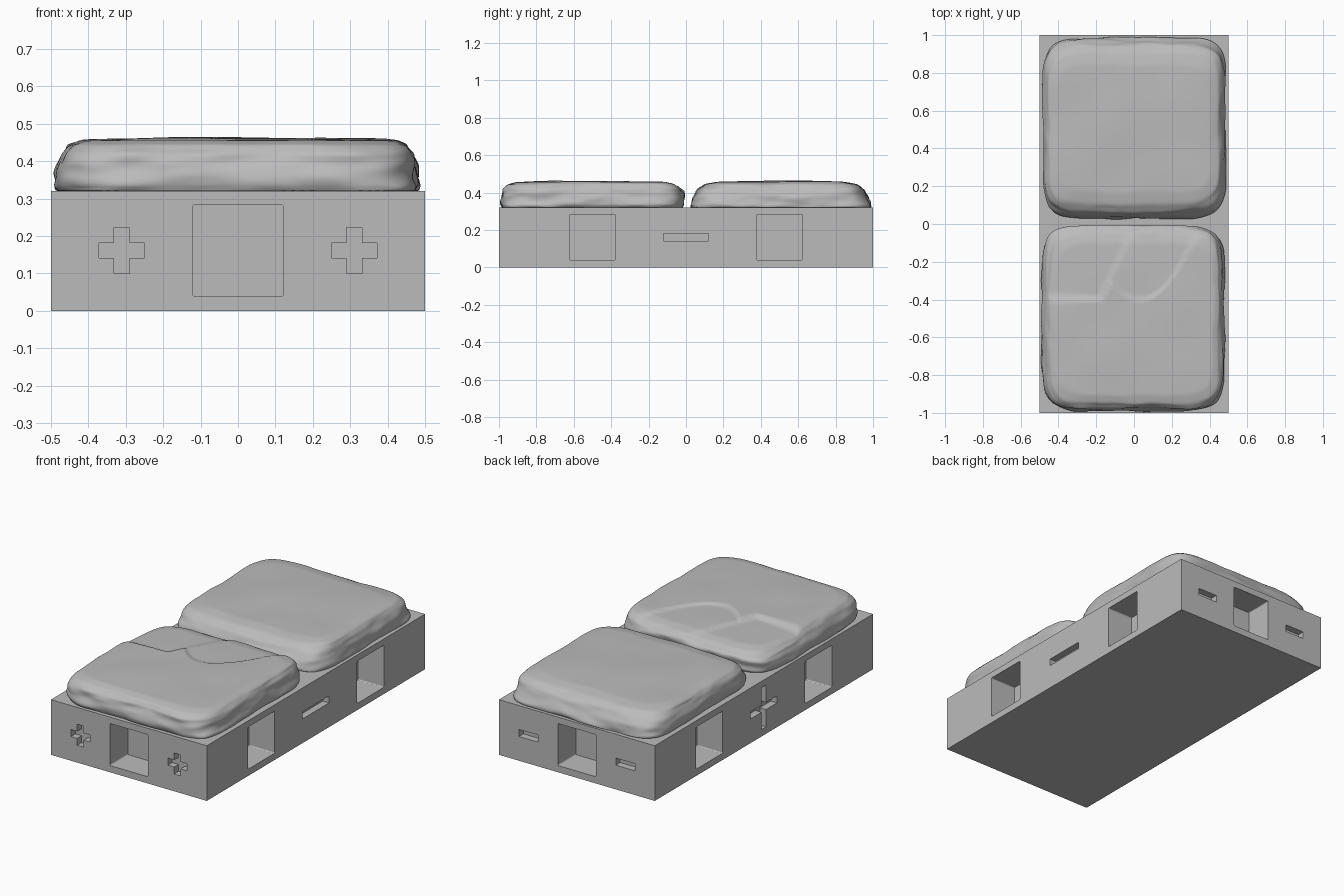
import bpy, bmesh, math
from mathutils import Vector, noise

if "Cube" in bpy.data.objects:
    bpy.data.objects.remove(bpy.data.objects["Cube"])

grey = bpy.data.materials.new("stone grey")
grey.diffuse_color = (0.5, 0.5, 0.5, 1)
grey.use_nodes = True
grey.node_tree.nodes["Principled BSDF"].inputs["Base Color"].default_value = grey.diffuse_color


def make_object(name, bm):
    bmesh.ops.recalc_face_normals(bm, faces=bm.faces)
    me = bpy.data.meshes.new(name)
    bm.to_mesh(me)
    bm.free()
    me.materials.append(grey)
    ob = bpy.data.objects.new(name, me)
    bpy.context.collection.objects.link(ob)
    return ob


# ---- recess outlines (u along the wall, v up) ----
def rounded_square(h, r=0.006):
    pts = []
    for i, (sx, sy) in enumerate([(1, 1), (-1, 1), (-1, -1), (1, -1)]):
        for k in range(4):
            a = math.pi / 2 * (i + k / 3)
            pts.append((sx * (h - r) + r * math.cos(a), sy * (h - r) + r * math.sin(a)))
    return pts


def minus(a, w):
    return [(-a, -w), (a, -w), (a, w), (-a, w)]


def plus(a, w):
    return [(-w, -a), (w, -a), (w, -w), (a, -w), (a, w), (w, w),
            (w, a), (-w, a), (-w, w), (-a, w), (-a, -w), (-w, -w)]


def add_prism(bm, outline, normal, dist, along, depth):
    n = Vector(normal)
    t = Vector((-n.y, n.x, 0))
    rings = []
    for d in (dist + 0.02, dist - depth):
        rings.append([bm.verts.new(n * d + t * (u + along) + Vector((0, 0, 0.161 + v)))
                      for u, v in outline])
    a, b = rings
    bm.faces.new(a)
    bm.faces.new(b[::-1])
    for i in range(len(a)):
        j = (i + 1) % len(a)
        bm.faces.new((a[i], b[i], b[j], a[j]))


# ---- base block ----
bm = bmesh.new()
bmesh.ops.create_cube(bm, size=1)
for v in bm.verts:
    v.co = (v.co.x, v.co.y * 2, (v.co.z + 0.5) * 0.32)
base = make_object("base_block", bm)

# ---- sockets and plus/minus marks cut into the walls ----
bm = bmesh.new()
POCKET, MARK = 0.165, 0.04
for s in (-1, 1):
    add_prism(bm, rounded_square(0.122), (0, s, 0), 1, 0, POCKET)
    for y in (-0.5, 0.5):
        add_prism(bm, rounded_square(0.122), (s, 0, 0), 0.5, y, POCKET)
    add_prism(bm, plus(0.061, 0.0205), (0, -1, 0), 1, s * 0.311, MARK)
    add_prism(bm, minus(0.061, 0.0205), (0, 1, 0), 1, s * 0.311, MARK)
add_prism(bm, minus(0.121, 0.0205), (1, 0, 0), 0.5, 0, MARK)
add_prism(bm, plus(0.121, 0.0205), (-1, 0, 0), 0.5, 0, MARK)
cutter = make_object("socket_cutter", bm)
cutter.hide_render = True
mod = base.modifiers.new("sockets", 'BOOLEAN')
mod.operation = 'DIFFERENCE'
mod.solver = 'EXACT'
mod.object = cutter
bpy.context.view_layer.objects.active = base
bpy.ops.object.modifier_apply(modifier=mod.name)
bpy.data.objects.remove(cutter)


# ---- paving stones ----
def smooth(t):
    t = max(0, min(1, t))
    return t * t * (3 - 2 * t)


def chipped(x, y):
    # two lowered flakes in the back left of the front stone
    a = smooth((y + 0.41) / 0.03) * smooth((-0.18 + 0.49 * (y + 0.4) - x) / 0.03 + 0.5)
    b = smooth((y + 0.4 - 4 * (x - 0.03) ** 2) / 0.03 + 0.5)
    return max(0.02 * a, 0.01 * b)


def clamp(v, m):
    return max(-m, min(m, v))


def stone(name, levels, seed, flakes):
    bm = bmesh.new()
    per = 36                                   # points per side
    square = []
    for i in range(per):
        square.append((-1 + 2 * i / per, -1))
    for k in range(3):
        square += [(-y, x) for x, y in square[-per:]]
    # side rings, then top rings shrinking inwards
    rings = []
    for p, q in zip(levels, levels[1:]):
        for k in range(3):
            rings.append([a + (b - a) * k / 3 for a, b in zip(p, q)] + [1.0])
    z, x0, x1, y0, y1 = levels[-1]
    cx, cy = (x0 + x1) / 2, (y0 + y1) / 2
    for k in range(26):
        s = 1 - k / 26
        rings.append([z + 0.006 * (1 - s * s), cx + (x0 - cx) * s, cx + (x1 - cx) * s,
                      cy + (y0 - cy) * s, cy + (y1 - cy) * s, max(0, 1 - k / 5)])
    grid = []
    for z, x0, x1, y0, y1, w in rings:
        row = []
        for u, v in square:
            f = (abs(u) ** 7 + abs(v) ** 7) ** (-1 / 7)
            u, v = u * f, v * f
            x = (x0 + x1) / 2 + u * (x1 - x0) / 2
            y = (y0 + y1) / 2 + v * (y1 - y0) / 2
            # layered bumps on the sides, gentle waves on top
            n = noise.noise(Vector((x * 5, y * 5, z * 22 + seed)))
            n += 0.5 * noise.noise(Vector((x * 11, y * 11, z * 50 + seed)))
            h = noise.noise(Vector((x * 4, y * 4, seed)))
            lift = smooth((z - 0.38) / 0.06)
            zz = z + 0.004 * h * lift
            if flakes:
                zz -= chipped(x, y) * lift
            row.append(bm.verts.new((clamp(x + u * 0.011 * n * w, 0.497),
                                     clamp(y + v * 0.011 * n * w, 0.997), zz)))
        grid.append(row)
    m = len(square)
    for a, b in zip(grid, grid[1:]):
        for i in range(m):
            j = (i + 1) % m
            bm.faces.new((a[i], a[j], b[j], b[i]))
    # close the centre and the underside
    last = grid[-1]
    c = bm.verts.new(sum((v.co for v in last), Vector()) / m)
    for i in range(m):
        bm.faces.new((last[i], last[(i + 1) % m], c))
    bm.faces.new(grid[0][::-1])
    for f in bm.faces:
        f.smooth = True
    ob = make_object(name, bm)
    sub = ob.modifiers.new("soften", 'SUBSURF')
    sub.levels = sub.render_levels = 1
    return ob


# levels: z, x min, x max, y min, y max
stone("front_stone", [
    (0.315, -0.475, 0.470, -0.980, -0.020),
    (0.335, -0.487, 0.480, -0.988, -0.012),
    (0.380, -0.485, 0.474, -0.984, -0.008),
    (0.420, -0.468, 0.465, -0.975, -0.016),
    (0.445, -0.445, 0.448, -0.950, -0.045),
    (0.457, -0.415, 0.420, -0.905, -0.100)], 3.7, True)
stone("back_stone", [
    (0.315, -0.470, 0.478, 0.030, 0.985),
    (0.335, -0.480, 0.484, 0.026, 0.988),
    (0.380, -0.484, 0.480, 0.043, 0.972),
    (0.420, -0.470, 0.466, 0.066, 0.945),
    (0.445, -0.450, 0.446, 0.105, 0.910),
    (0.457, -0.405, 0.405, 0.170, 0.845)], 11.2, False)
